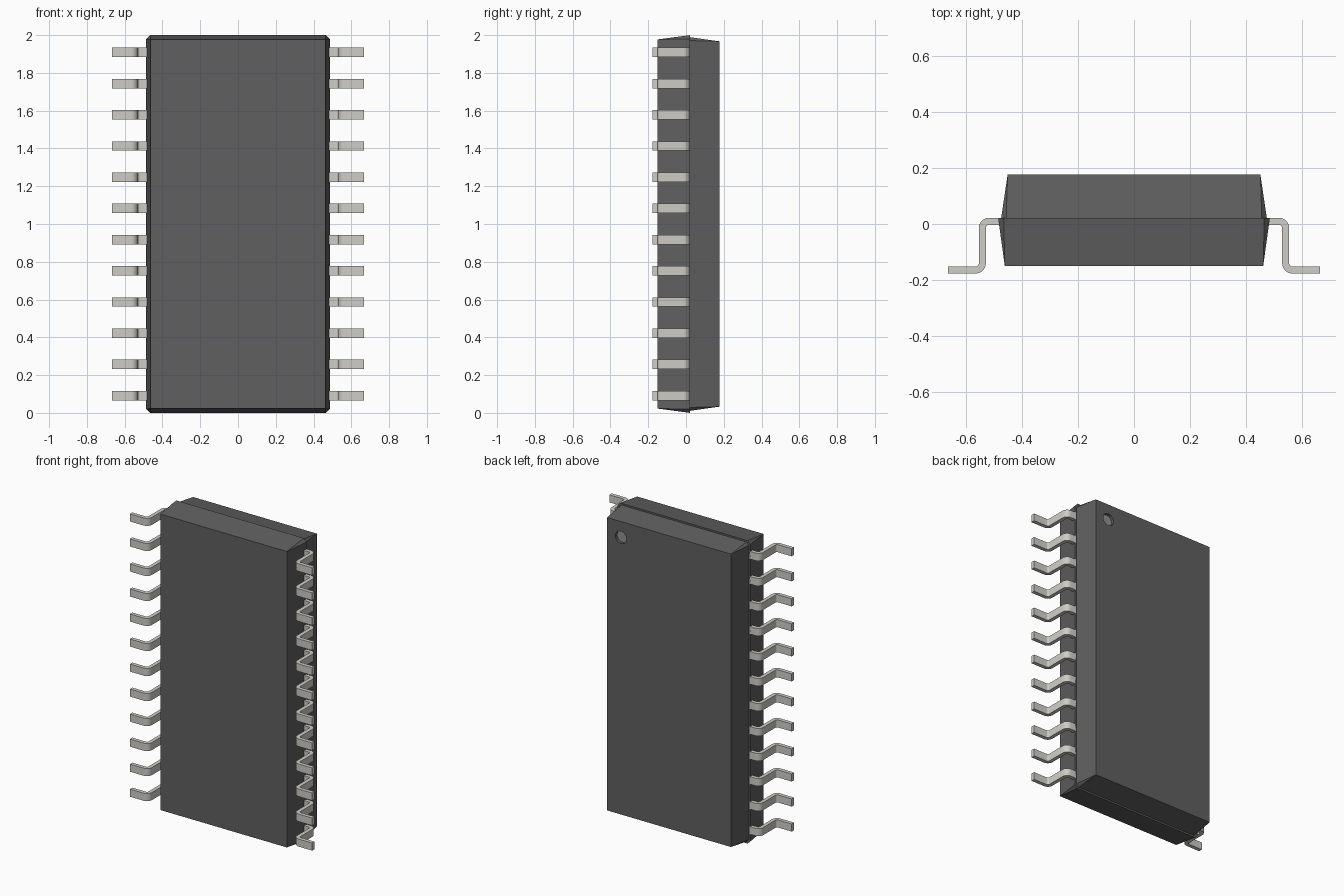
import bpy, bmesh, math
from mathutils import Vector, Matrix

if "Cube" in bpy.data.objects:
    bpy.data.objects.remove(bpy.data.objects["Cube"])


def material(name, rgb):
    m = bpy.data.materials.new(name)
    m.diffuse_color = (*rgb, 1)
    m.use_nodes = True
    m.node_tree.nodes["Principled BSDF"].inputs["Base Color"].default_value = m.diffuse_color
    return m


PLASTIC = material("dark_plastic", (0.115, 0.115, 0.115))
METAL = material("lead_metal", (0.62, 0.61, 0.57))
MARK = material("mark_grey", (0.28, 0.28, 0.28))


def make_object(name, bm, mat):
    bmesh.ops.recalc_face_normals(bm, faces=bm.faces)
    mesh = bpy.data.meshes.new(name)
    bm.to_mesh(mesh)
    bm.free()
    if mat:
        mesh.materials.append(mat)
    ob = bpy.data.objects.new(name, mesh)
    bpy.context.collection.objects.link(ob)
    return ob


def body_half(name, y_part, part, y_face, face, c):
    """Drafted slab: clipped-corner outline at the parting line, sharp outer face."""
    bm = bmesh.new()
    (px, pz), (fx, fz) = part, face
    for sx in (-1, 1):
        for sz in (-1, 1):
            bm.verts.new((sx * (px - c), y_part, 1 + sz * pz))
            bm.verts.new((sx * px, y_part, 1 + sz * (pz - c)))
            bm.verts.new((sx * fx, y_face, 1 + sz * fz))
    bmesh.ops.convex_hull(bm, input=bm.verts)
    bmesh.ops.dissolve_limit(bm, angle_limit=math.radians(0.5),
                             verts=bm.verts, edges=bm.edges)
    return make_object(name, bm, PLASTIC)


def disc(name, y, depth, mat, r=0.04, pos=(0.352, 1.862)):
    """Short round plug facing along y."""
    bm = bmesh.new()
    place = Matrix.Translation((pos[0], y, pos[1])) @ Matrix.Rotation(math.pi / 2, 4, 'X')
    bmesh.ops.create_cone(bm, cap_ends=True, segments=32, radius1=r, radius2=r,
                          depth=depth, matrix=place)
    return make_object(name, bm, mat)


def activate(ob):
    bpy.ops.object.select_all(action='DESELECT')
    ob.select_set(True)
    bpy.context.view_layer.objects.active = ob


# Two moulded halves of the package
body_half("body_front", 0.022, (0.486, 1.0), -0.151, (0.462, 0.977), 0.02)
back = body_half("body_back", 0.022, (0.475, 0.989), 0.177, (0.452, 0.967), 0.018)

# Round orientation dimple in the back face
cutter = disc("dimple_cutter", 0.177, 0.04, None)
cutter.hide_render = True
cut = back.modifiers.new("dimple", 'BOOLEAN')
cut.operation = 'DIFFERENCE'
cut.object = cutter
cut.solver = 'EXACT'
activate(back)
bpy.ops.object.modifier_apply(modifier=cut.name)
bpy.data.objects.remove(cutter)
disc("dimple_floor", 0.157, 0.004, MARK, r=0.0395)


# Gull-wing lead: outline made from two straight-and-arc sides
def arc(cx, cy, r, a0, a1, n=6):
    return [(cx + r * math.cos(math.radians(a0 + (a1 - a0) * i / n)),
             cy + r * math.sin(math.radians(a0 + (a1 - a0) * i / n)))
            for i in range(n + 1)]


R_IN, R_OUT = 0.011, 0.036
xa, ya = 0.555 - R_OUT, 0.022 - R_OUT      # shoulder bend centre
xb, yb = 0.53 + R_OUT, -0.177 + R_OUT      # ankle bend centre
outline = ([(0.48, 0.022)] + arc(xa, ya, R_OUT, 90, 0) + arc(xb, yb, R_IN, 180, 270)
           + [(0.666, -0.152), (0.666, -0.177)]
           + arc(xb, yb, R_OUT, 270, 180) + arc(xa, ya, R_IN, 0, 90)
           + [(0.48, -0.003)])

COUNT, PITCH, WIDTH = 12, 0.1652, 0.05
z0 = 1 - PITCH * (COUNT - 1) / 2 - WIDTH / 2
bm = bmesh.new()
profile = bm.faces.new([bm.verts.new((x, y, z0)) for x, y in outline])
ext = bmesh.ops.extrude_face_region(bm, geom=[profile])
bmesh.ops.translate(bm, vec=Vector((0, 0, WIDTH)),
                    verts=[v for v in ext["geom"] if isinstance(v, bmesh.types.BMVert)])
leads = make_object("leads", bm, METAL)
activate(leads)
bpy.ops.object.shade_smooth_by_angle(angle=math.radians(30))

# Twelve leads a side, mirrored across the body
row = leads.modifiers.new("row", 'ARRAY')
row.count = COUNT
row.use_relative_offset = False
row.use_constant_offset = True
row.constant_offset_displace = (0, 0, PITCH)
leads.modifiers.new("both_sides", 'MIRROR').use_axis = (True, False, False)
